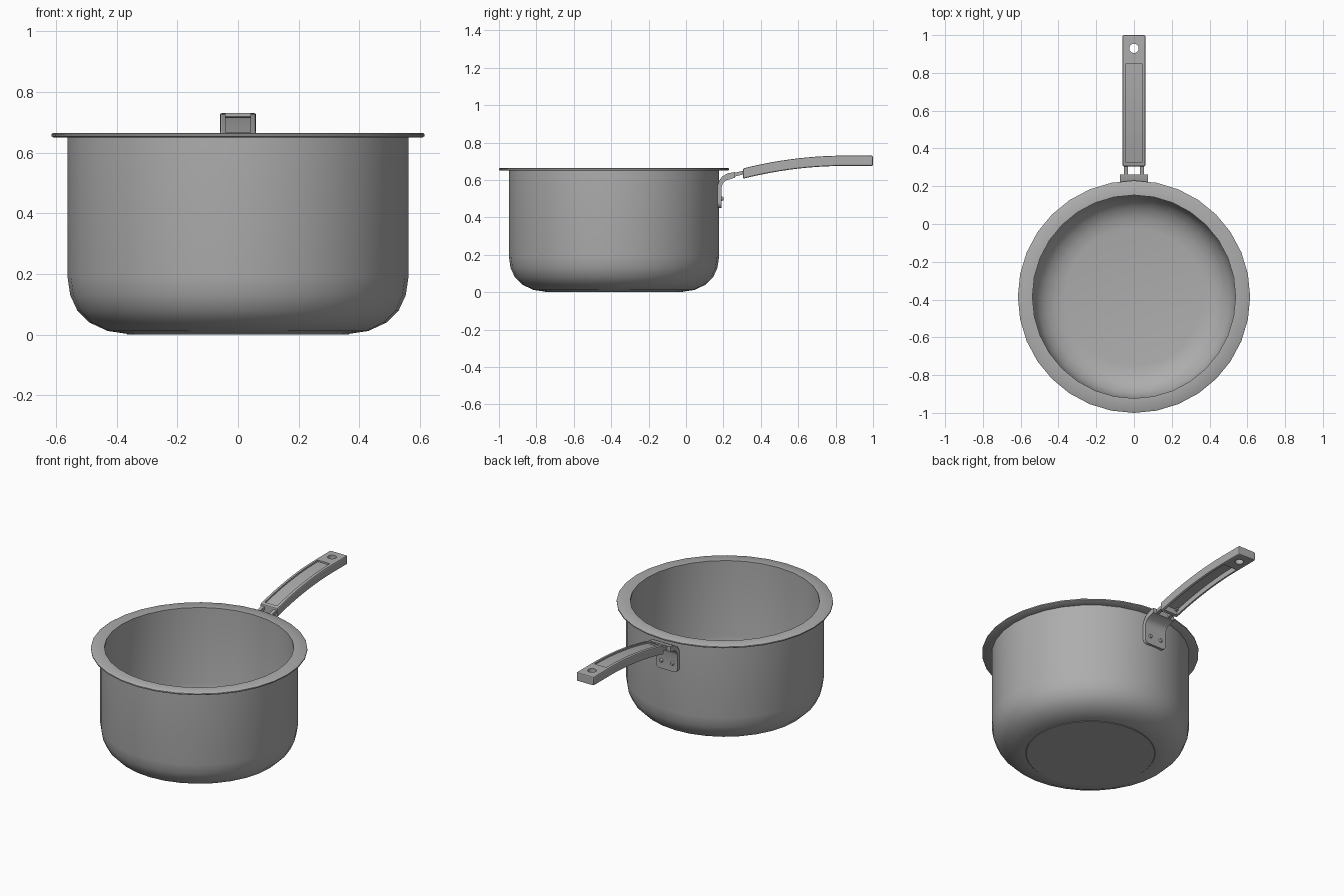
import bpy, bmesh, math
from mathutils import Matrix, Vector

cube = bpy.data.objects.get("Cube")
if cube:
    bpy.data.objects.remove(cube, do_unlink=True)

steel = bpy.data.materials.new("brushed steel grey")
steel.use_nodes = True
GREY = (0.42, 0.42, 0.42, 1)
steel.diffuse_color = GREY
steel.node_tree.nodes["Principled BSDF"].inputs["Base Color"].default_value = GREY

POT_Y = -0.385
SIDES = 32


def finish(name, bm, angle=40):
    bmesh.ops.recalc_face_normals(bm, faces=bm.faces)
    mesh = bpy.data.meshes.new(name)
    bm.to_mesh(mesh)
    bm.free()
    obj = bpy.data.objects.new(name, mesh)
    bpy.context.collection.objects.link(obj)
    mesh.materials.append(steel)
    bpy.ops.object.select_all(action='DESELECT')
    obj.select_set(True)
    bpy.context.view_layer.objects.active = obj
    bpy.ops.object.shade_smooth_by_angle(angle=math.radians(angle))
    return obj


def apply(obj, kind, **settings):
    mod = obj.modifiers.new(kind.title(), kind)
    for key, value in settings.items():
        setattr(mod, key, value)
    bpy.context.view_layer.objects.active = obj
    bpy.ops.object.modifier_apply(modifier=mod.name)


def cut(obj, cutter):
    cutter.hide_render = True
    apply(obj, 'BOOLEAN', object=cutter, operation='DIFFERENCE', solver='EXACT')
    bpy.data.objects.remove(cutter, do_unlink=True)


def lathe(name, profile, closed=False):
    """Spin (radius, z) points around the pot's axis."""
    bm = bmesh.new()
    verts = [bm.verts.new((0, POT_Y + r, z)) for r, z in profile]
    edges = [bm.edges.new(pair) for pair in zip(verts, verts[1:])]
    if closed:
        edges.append(bm.edges.new((verts[-1], verts[0])))
    bmesh.ops.spin(bm, geom=verts + edges, cent=(0, POT_Y, 0), axis=(0, 0, 1),
                   angle=math.tau, steps=SIDES, use_duplicate=False)
    bmesh.ops.remove_doubles(bm, verts=bm.verts, dist=0.0005)
    return finish(name, bm)


def slab(name, outline, x0, x1):
    """Extrude a (y, z) outline sideways."""
    bm = bmesh.new()
    face = bm.faces.new([bm.verts.new((x0, y, z)) for y, z in outline])
    new = bmesh.ops.extrude_face_region(bm, geom=[face])["geom"]
    bmesh.ops.translate(bm, vec=(x1 - x0, 0, 0),
                        verts=[v for v in new if isinstance(v, bmesh.types.BMVert)])
    return finish(name, bm)


def cylinder(name, radius, depth, place, segments=16, top=1.0):
    bm = bmesh.new()
    bmesh.ops.create_cone(bm, cap_ends=True, segments=segments, radius1=radius,
                          radius2=radius * top, depth=depth, matrix=place)
    return finish(name, bm)


def handle_top(y):
    return 0.73 - 0.23 * max(0.85 - y, 0) ** 2


def band(y0, y1, low, high, steps=14):
    """Outline following the handle's arc between two offsets from its top."""
    ys = [y0 + (y1 - y0) * i / steps for i in range(steps + 1)]
    return ([(y, handle_top(y) + high) for y in ys]
            + [(y, handle_top(y) + low) for y in reversed(ys)])


# Pot: outer wall up, inner wall down, rounded base
lathe("pot_body", [(0, 0.003), (0.37, 0.003), (0.43, 0.012), (0.49, 0.04),
                   (0.53, 0.08), (0.553, 0.13), (0.562, 0.19), (0.562, 0.655),
                   (0.54, 0.655), (0.54, 0.19), (0.53, 0.135), (0.508, 0.09),
                   (0.47, 0.053), (0.42, 0.028), (0.365, 0.02), (0, 0.02)])
lathe("base_disc", [(0, 0), (0.365, 0), (0.372, 0.006), (0, 0.006)])

# Flat rim flange
lathe("rim", [(0.538, 0.65), (0.609, 0.65), (0.615, 0.654), (0.615, 0.661),
              (0.609, 0.665), (0.538, 0.665)], closed=True)

# Curved bracket plate with rounded lower corners
bracket = slab("bracket", [(0.165, 0.45), (0.19, 0.45), (0.19, 0.56), (0.196, 0.58),
                           (0.212, 0.597), (0.262, 0.612), (0.262, 0.642),
                           (0.225, 0.636), (0.195, 0.62), (0.178, 0.597),
                           (0.165, 0.56)], -0.075, 0.075)
bm = bmesh.new()
bm.from_mesh(bracket.data)
corners = [e for e in bm.edges if all(v.co.z < 0.46 for v in e.verts)
           and abs(e.verts[0].co.x - e.verts[1].co.x) < 0.01]
bmesh.ops.bevel(bm, geom=corners, offset=0.025, segments=3, affect='EDGES', profile=0.5)
bm.to_mesh(bracket.data)
bm.free()

# Rivets and twin prongs
for side, x in (("left", 0.038), ("right", -0.038)):
    place = Matrix.Translation((x, 0.192, 0.5)) @ Matrix.Rotation(-math.pi / 2, 4, 'X')
    cylinder("rivet_" + side, 0.014, 0.016, place, 12, 0.6)
    slab("prong_" + side, [(0.25, 0.616), (0.34, 0.637), (0.34, 0.657), (0.25, 0.636)],
         x - 0.007 if x > 0 else x - 0.014, x + 0.014 if x > 0 else x + 0.007)

# Arched handle with softened edges
handle = slab("handle", band(0.305, 1.0, -0.055, 0), -0.06, 0.06)
apply(handle, 'BEVEL', width=0.007, segments=2, limit_method='ANGLE',
      angle_limit=math.radians(40))

# Recessed channels above and below, and the hanging hole
cut(handle, slab("top_channel_cutter", band(0.325, 0.85, -0.01, 0.05), -0.042, 0.042))
cut(handle, slab("under_channel_cutter", band(0.325, 0.85, -0.12, -0.022), -0.046, 0.046))
cut(handle, cylinder("hole_cutter", 0.025, 0.3,
                     Matrix.Translation(Vector((0, 0.93, 0.7))), 16))
bpy.ops.object.select_all(action='DESELECT')
handle.select_set(True)
bpy.context.view_layer.objects.active = handle
bpy.ops.object.shade_smooth_by_angle(angle=math.radians(35))
